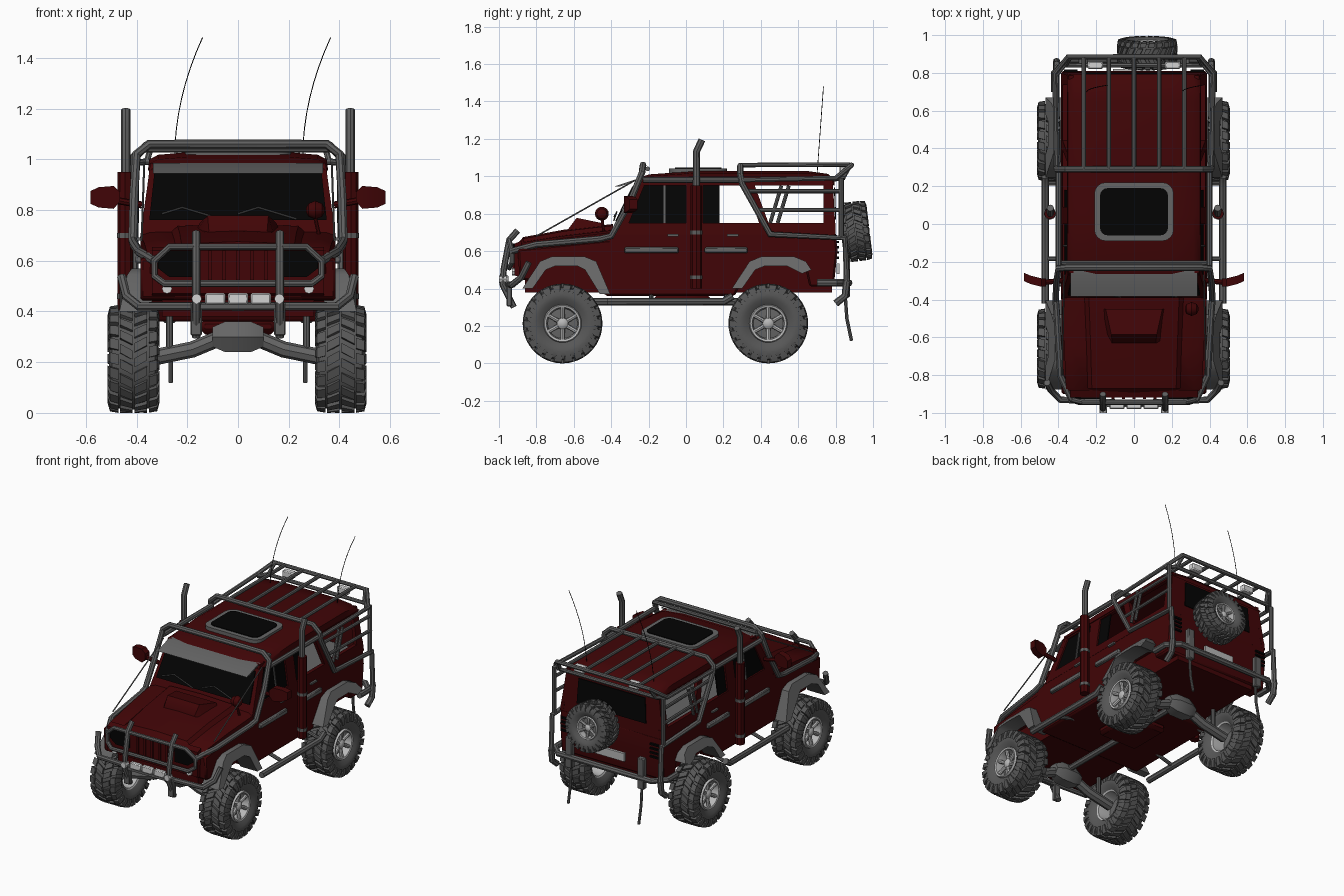
import bpy, bmesh
from math import sin, cos, pi, radians
from mathutils import Matrix
if "Cube" in bpy.data.objects:
    bpy.data.objects.remove(bpy.data.objects["Cube"])

def material(name, red, green, blue):
    mat = bpy.data.materials.new(name)
    mat.use_nodes = True
    mat.diffuse_color = (red, green, blue, 1)
    mat.node_tree.nodes["Principled BSDF"].inputs["Base Color"].default_value = (red, green, blue, 1)
    return mat
PAINT = material("dark red paint", .052, .0015, .002)
STEEL = material("steel tube grey", .115, .115, .115)
RUBBER = material("tyre rubber", .095, .095, .095)
TRIM = material("grey plastic trim", .13, .13, .13)
ALLOY = material("light alloy", .48, .48, .48)
GLASS = material("black glass", .001, .001, .001)
LAMP = material("lamp white", .65, .65, .65)

def finish(name, mesh, mat, mirror=False, bevel=0):
    bm = bmesh.new()
    bm.from_mesh(mesh)
    bmesh.ops.recalc_face_normals(bm, faces=bm.faces)
    bm.to_mesh(mesh)
    bm.free()
    mesh.materials.clear()
    mesh.materials.append(mat)
    mesh.shade_smooth()
    mesh.set_sharp_from_angle(angle=radians(38))
    obj = bpy.data.objects.new(name, mesh)
    bpy.context.collection.objects.link(obj)
    if bevel:
        obj.modifiers.new("Bevel", 'BEVEL').width = bevel
    if mirror:
        obj.modifiers.new("Mirror", 'MIRROR').use_mirror_merge = False
    return obj

def build(name, verts, faces, mat, **options):
    mesh = bpy.data.meshes.new(name)
    mesh.from_pydata(verts, [], faces)
    return finish(name, mesh, mat, **options)

def loft(name, rings, mat, caps=True, **options):
    n, verts = len(rings[0]), [p for ring in rings for p in ring]
    faces = [(k * n + i, k * n + (i + 1) % n, (k + 1) * n + (i + 1) % n, (k + 1) * n + i)
             for k in range(len(rings) - 1) for i in range(n)]
    if caps:
        faces += [tuple(range(n)), tuple(range(len(verts) - n, len(verts)))]
    return build(name, verts, faces, mat, **options)

def prism(name, outline, inner, outer, mat, **options):
    return loft(name, [[(x, y, z) for y, z in outline] for x in (inner, outer)], mat, **options)

def wall(name, outline, mat, inset=0, thick=.025):
    # Thin panel following the inward lean of the cabin, on both sides
    rings = [[(.385 - (z - .7) * .14 - inset - d, y, z) for y, z in outline] for d in (thick, 0)]
    return loft(name, rings, mat, mirror=True)

def box(name, centre, size, mat, **options):
    (x, y, z), (w, d, h) = centre, [s / 2 for s in size]
    return prism(name, [(y - d, z - h), (y + d, z - h), (y + d, z + h), (y - d, z + h)], x - w, x + w, mat, **options)

def tube(name, radius, points, mat=STEEL, mirror=True, closed=False):
    curve = bpy.data.curves.new(name, 'CURVE')
    curve.dimensions, curve.bevel_depth, curve.bevel_resolution, curve.use_fill_caps = '3D', radius, 2, True
    spline = curve.splines.new('POLY')
    spline.points.add(len(points) - 1)
    for target, p in zip(spline.points, points):
        target.co = (*p, 1)
    spline.use_cyclic_u = closed
    helper = bpy.data.objects.new(name + " path", curve)
    bpy.context.collection.objects.link(helper)
    mesh = bpy.data.meshes.new_from_object(helper.evaluated_get(bpy.context.evaluated_depsgraph_get()))
    bpy.data.objects.remove(helper)
    return finish(name, mesh, mat, mirror=mirror)

def lathe(name, profile, mat, sides=32, centre=(0, 0, 0), **options):
    turns = [2 * pi * i / sides for i in range(sides)]
    cx, cy, cz = centre
    return loft(name, [[(cx + x, cy + r * cos(a), cz + r * sin(a)) for a in turns] for x, r in profile], mat, **options)

def arched(name, sections, mat):
    # Symmetric skin along the car from (y, half section) pairs
    return loft(name, [[(x, y, z) for x, z in half] + [(-x, y, z) for x, z in half[::-1]] for y, half in sections], mat)

def cross_panel(name, low, high, mat, thick):
    corners = [(low, -1), (low, 1), (high, 1), (high, -1)]
    return loft(name, [[(s * w, y + d, z) for (w, y, z), s in corners] for d in (0, thick)], mat)

# Lower body with wheel arches, floor, bonnet and scoop
prism("lower_body", [(-.89, .45), (-.9, .61), (-.41, .66), (-.39, .7), (.8, .7), (.81, .6), (.79, .41),
      (.66, .41), (.64, .5), (.59, .54), (.37, .54), (.33, .5), (.26, .36), (-.43, .36), (-.5, .5),
      (-.55, .54), (-.74, .54), (-.79, .5), (-.83, .44)], -.385, .385, PAINT, bevel=.01)
box("floor_tub", (0, -.04, .49), (.6, 1.64, .22), PAINT)
box("gearbox_guard", (0, -.02, .34), (.3, .3, .06), PAINT, bevel=.02)
box("cabin_floor", (0, .2, .703), (.7, 1.12, .008), TRIM)
arched("bonnet", [(y, [(w, .55), (w, e), (w * .9, e + .012), (w * .68, e + .014), (w * .62, m - .008), (.01, m)])
       for y, w, e, m in [(-.91, .34, .6, .63), (-.87, .36, .635, .675), (-.65, .37, .67, .715), (-.39, .385, .7, .745)]], PAINT)
arched("bonnet_scoop", [(y, [(w + .03, .69), (w, z)]) for y, w, z in
       [(-.63, .115, .718), (-.585, .12, .778), (-.45, .15, .75)]], PAINT)

# Cabin walls with open and glazed windows
wall("window_sills", [(-.39, .69), (.8, .69), (.8, .75), (-.36, .75)], PAINT)
wall("front_pillars", [(-.4, .69), (-.26, .97), (-.215, .97), (-.33, .69)], PAINT)
wall("middle_pillars", [(0, .7), (.09, .7), (.09, .97), (0, .97)], PAINT)
wall("slanted_pillars", [(.31, .97), (.36, .97), (.46, .7), (.41, .7)], PAINT)
wall("rear_pillars", [(.735, .7), (.8, .7), (.785, .97), (.735, .97)], PAINT)
wall("roof_rails", [(-.26, .95), (.785, .95), (.785, .985), (-.26, .985)], PAINT)
wall("front_door_glass", [(-.31, .74), (-.22, .96), (.01, .96), (.01, .74)], GLASS, .01, .008)
wall("rear_door_glass", [(.08, .74), (.18, .74), (.18, .96), (.08, .96)], GLASS, .01, .008)
wall("door_glass_bars", [(-.12, .74), (-.11, .74), (-.11, .96), (-.12, .96)], STEEL, .002, .012)
cross_panel("windscreen_frame", (.385, -.4, .69), (.347, -.26, .975), PAINT, .03)
cross_panel("windscreen", (.35, -.371, .76), (.33, -.28, .945), GLASS, -.008)
cross_panel("sun_visor", (.335, -.385, .945), (.335, -.265, .985), TRIM, .03)
cross_panel("tailgate_upper", (.385, .8, .69), (.347, .785, .975), PAINT, -.03)
cross_panel("rear_window", (.26, .797, .77), (.25, .791, .94), GLASS, .006)

# Domed roof with rounded sunroof
arched("roof", [(y, [(.355, .96), (.35, t - .03), (.315, t - .012), (.2, t - .002)]) for y, t in
       [(-.27, .985), (-.2, 1.012), (.05, 1.03), (.65, 1.03), (.76, 1.015), (.795, .98)]], PAINT)
for name, w, d, r, low, high, mat in [("sunroof_frame", .21, .155, .06, 1.01, 1.042, TRIM),
                                      ("sunroof_glass", .18, .125, .04, 1.04, 1.047, GLASS)]:
    turns = [(sx, sy, (k + step / 4) * pi / 2) for k, (sx, sy) in enumerate([(1, 1), (-1, 1), (-1, -1), (1, -1)])
             for step in range(5)]
    loft(name, [[(sx * (w - r) + r * cos(a), .065 + sy * (d - r) + r * sin(a), z) for sx, sy, a in turns]
                for z in (low, high)], mat)

# Fender flares narrowing upwards, mouldings, handles, steps
arch_out = [(-.235, .4), (-.14, .545), (-.08, .57), (.1, .57), (.16, .545)]
arch_in = [(.1, .5), (.06, .52), (-.06, .52), (-.11, .5), (-.18, .4)]
for name, centre, tail in [("front_flares", -.64, [(.235, .37), (.18, .37)]), ("rear_flares", .48, [(.19, .5), (.14, .48)])]:
    arch = [(centre + y, z) for y, z in arch_out + tail + arch_in]
    loft(name, [[(.34, y, z) for y, z in arch], [(.468 - max(0, z - .5) * .7, y, z) for y, z in arch]], TRIM, mirror=True)
for middle, length, handle in [(-.185, .29, -.07), (.215, .23, .25)]:
    box("side_mouldings", (.39, middle, .605), (.03, length, .032), TRIM, mirror=True, bevel=.006)
    box("door_handles", (.39, handle, .685), (.02, .06, .012), STEEL, mirror=True)
    tube("step_brackets", .012, [(.3, middle, .38), (.47, middle, .33)])
tube("side_steps", .02, [(.47, -.42, .33), (.47, .2, .33), (.47, .25, .36)])

# Front face: headlamps, grille, small lamps
prism("nose_panel", [(-.918, .47), (-.918, .64), (-.88, .655), (-.88, .46)], -.34, .34, PAINT)
lamp_shape = [(.17, .535), (.27, .535), (.315, .57), (.315, .605), (.27, .64), (.17, .64)]
loft("headlamp_panels", [[(x, y, z) for x, z in lamp_shape] for y in (-.926, -.918)], GLASS, mirror=True)
for i in range(-2, 3):
    box("grille_bar", (i * .055, -.922, .575), (.016, .01, .13), PAINT)
for x in (-.09, 0, .09):
    box("spot_lamp", (x, -.965, .45), (.08, .03, .045), LAMP, bevel=.006)
box("lamp_shelf", (0, -.95, .42), (.34, .04, .02), STEEL)
for x, y, z in [(.163, -1, .45), (.28, -.93, .49)]:
    tube("round_lamps", .02, [(x, y, z), (x, y + .04, z)], LAMP)

# Bull bar and roll cage
tube("bull_bar_loop", .014, [(.33, -.93, .6), (.27, -.945, .655), (-.27, -.945, .655), (-.33, -.93, .6), (-.33, -.93, .54),
     (-.29, -.945, .51), (.29, -.945, .51), (.33, -.93, .54)], mirror=False, closed=True)
tube("bull_bar_uprights", .017, [(.165, -.9, .71), (.165, -.945, .66), (.165, -.975, .5), (.165, -.98, .42), (.165, -.92, .3)])
box("bull_bar_feet", (.165, -.945, .37), (.045, .03, .13), STEEL, mirror=True, bevel=.005)
tube("bull_bar_lower", .018, [(.46, -.84, .54), (.44, -.88, .46), (.39, -.93, .42), (0, -.95, .42)])
tube("front_cage", .018, [(0, -.23, 1.06), (.35, -.23, 1.06), (.4, -.235, 1.02), (.41, -.3, .86), (.415, -.4, .68),
     (.41, -.46, .665), (.39, -.8, .635), (.33, -.93, .6)])
tube("front_cage_brace", .013, [(0, -.205, 1.04), (.385, -.205, 1.04)])
tube("roof_side_tubes", .016, [(.4, -.23, .98), (.4, .29, .98)])
tube("rear_cage", .017, [(0, .29, 1.055), (.36, .29, 1.055), (.41, .29, 1.01), (.41, .3, .96), (.41, .45, .69),
     (.41, .85, .67), (.41, .86, .44)])
for z, start in [(.92, .32), (.82, .38)]:
    tube("window_guards", .011, [(.4, start, z), (.41, .84, z)])
for y in (.45, .49):
    tube("window_guard_diagonals", .01, [(.4, y, .75), (.4, y + .06, .95)])
tube("rear_cage_posts", .014, [(.41, .83, .99), (.41, .83, .67)])

# Roof rack, aerials and limb risers
tube("rack_rim", .014, [(0, .885, 1.06), (.35, .885, 1.06), (.42, .8, .99), (.41, .29, .98)])
tube("rack_base", .013, [(0, .84, .99), (.37, .84, .99), (.41, .79, .985)])
tube("rack_struts", .012, [(.34, .88, 1.06), (.36, .84, .99)])
for i in range(-2, 3):
    tube("rack_slat", .012, [(i * .133, .29, 1.06), (i * .133, .88, 1.063)], mirror=False)
box("rack_lamps", (.205, .84, 1.035), (.08, .04, .045), LAMP, mirror=True, bevel=.006)
for x in (-.25, .255):
    sway = [(x + .11 * t * t, .7 + .035 * t, 1 + .48 * t) for t in (i / 8 for i in range(9))]
    tube("aerial", .002, sway, GLASS, mirror=False)
tube("limb_risers", .004, [(.38, -.8, .68), (.37, -.27, .98)])

# Air intakes on both sides
tube("intake_casing", .03, [(.445, .055, .4), (.445, .055, .95)], PAINT)
tube("intake_pipe", .019, [(.443, .055, .94), (.443, .055, 1.13), (.443, .085, 1.195)])
for z in (.45, .69):
    tube("intake_band", .033, [(.445, .055, z), (.445, .055, z + .02)])

# Mirrors and wipers
loft("side_mirrors", [[(x, y - .022, low), (x, y + .022, low), (x, y + .022, high), (x, y - .022, high)] for x, y, low, high in
     [(.465, -.31, .835, .87), (.49, -.31, .805, .895), (.55, -.295, .81, .89), (.582, -.28, .825, .875)]], PAINT, mirror=True)
tube("mirror_arms", .014, [(.38, -.3, .82), (.49, -.31, .84)], PAINT)
tube("fender_mirror_stalk", .008, [(.32, -.44, .7), (.3, -.45, .79)], PAINT, mirror=False)
lathe("fender_mirror", [(-.036, .01), (-.027, .026), (0, .037), (.027, .026), (.036, .01)], PAINT, 16, (.305, -.45, .8))
for x in (-.22, .08):
    tube("wiper", .004, [(x + .15, -.385, .765), (x, -.37, .81), (x - .08, -.383, .785)], mirror=False)

# Rear bumper, lamps, plate, mud straps
tube("rear_bumper", .02, [(0, .87, .43), (.35, .87, .43), (.42, .8, .43), (.42, .7, .43)])
tube("rear_bumper_hooks", .02, [(.41, .86, .44), (.41, .85, .36), (.41, .8, .32)])
box("bumper_brackets", (.27, .86, .46), (.05, .035, .21), STEEL, mirror=True, bevel=.005)
tube("mud_straps", .009, [(.265, .85, .38), (.265, .86, .24), (.265, .885, .12)])
for i in range(4):
    box("tail_lamp_slats", (.335, .808, .565 + i * .028), (.07, .02, .012), GLASS, mirror=True)
box("number_plate", (0, .812, .505), (.22, .016, .055), ALLOY)

# Axles
for y in (-.66, .44):
    lathe("differential", [(-.1, .045), (-.05, .07), (.05, .07), (.1, .045)], TRIM, 6, (0, y, .3))
    tube("axle_arms", .032, [(.06, y, .3), (.18, y, .25), (.36, y, .213)], TRIM)
    tube("dampers", .013, [(.27, y, .24), (.27, y, .5)])
tube("drive_shaft", .02, [(0, -.66, .33), (0, .44, .33)], mirror=False)

# Wheel parts, axis along x with the outer face towards +x
half_tyre = [(.07, .098), (.092, .13), (.097, .165), (.085, .19), (.04, .199)]
tyre = lathe("tyre", half_tyre + [(-x, r) for x, r in half_tyre[::-1]] + half_tyre[:1], RUBBER, 40, caps=False)
verts, faces, count = [], [], 22
quads = [(0, 1, 2, 3), (4, 5, 6, 7)] + [(i, (i + 1) % 4, 4 + (i + 1) % 4, 4 + i) for i in range(4)]
def lug(side, near, far, angle, skew, width):
    faces.extend(tuple(len(verts) + i for i in quad) for quad in quads)
    for (x, top, low), turn in ((near, angle), (far, angle + skew)):
        for a, r in ((-width, low), (width, low), (width, top), (-width, top)):
            verts.append((side * x, r * cos(turn + a), r * sin(turn + a)))
for i in range(count):
    for side in (-1, 1):
        angle = 2 * pi * (i + side / 4) / count
        lug(side, (.004, .213, .185), (.054, .213, .185), angle, .13, .085)
        lug(side, (.06, .213, .18), (.093, .207, .17), angle + .2, .04, .1)
        lug(side, (.093, .207, .16), (.102, .175, .15), angle + .24, 0, .08)
tread = build("tread_blocks", verts, faces, RUBBER)
rim = lathe("rim", [(-.075, .1), (.075, .102), (.086, .097), (.082, .086), (.04, .08), (-.07, .09), (-.075, .1)], ALLOY, caps=False)
dish = lathe("dish", [(.015, .083), (.025, .083), (.03, .04)], TRIM)
hub = lathe("hub", [(.02, .032), (.066, .03), (.076, .018), (.078, .004)], ALLOY, 16)
spokes = tube("spokes", .012, [(.055, 0, .02), (.066, 0, .088)], ALLOY, mirror=False)
bm = bmesh.new()
for i in range(6):
    bm.from_mesh(spokes.data)
    bmesh.ops.rotate(bm, verts=bm.verts, cent=(0, 0, 0), matrix=Matrix.Rotation(pi / 3, 3, 'X'))
bm.to_mesh(spokes.data)
bm.free()

# Four road wheels and the tilted spare
places = [Matrix.Translation((x, y, .213)) @ Matrix.Rotation(a, 4, 'Z') for x, a in ((.405, 0), (-.412, pi)) for y in (-.66, .44)]
places.append(Matrix.Translation((.07, .905, .705)) @ Matrix.Rotation(.12, 4, 'X')
              @ Matrix.Rotation(pi / 2, 4, 'Z') @ Matrix.Scale(.75, 4))
for part in (tyre, tread, rim, dish, hub, spokes):
    part.matrix_world = places[0]
    for place in places[1:]:
        twin = part.copy()
        bpy.context.collection.objects.link(twin)
        twin.matrix_world = place
